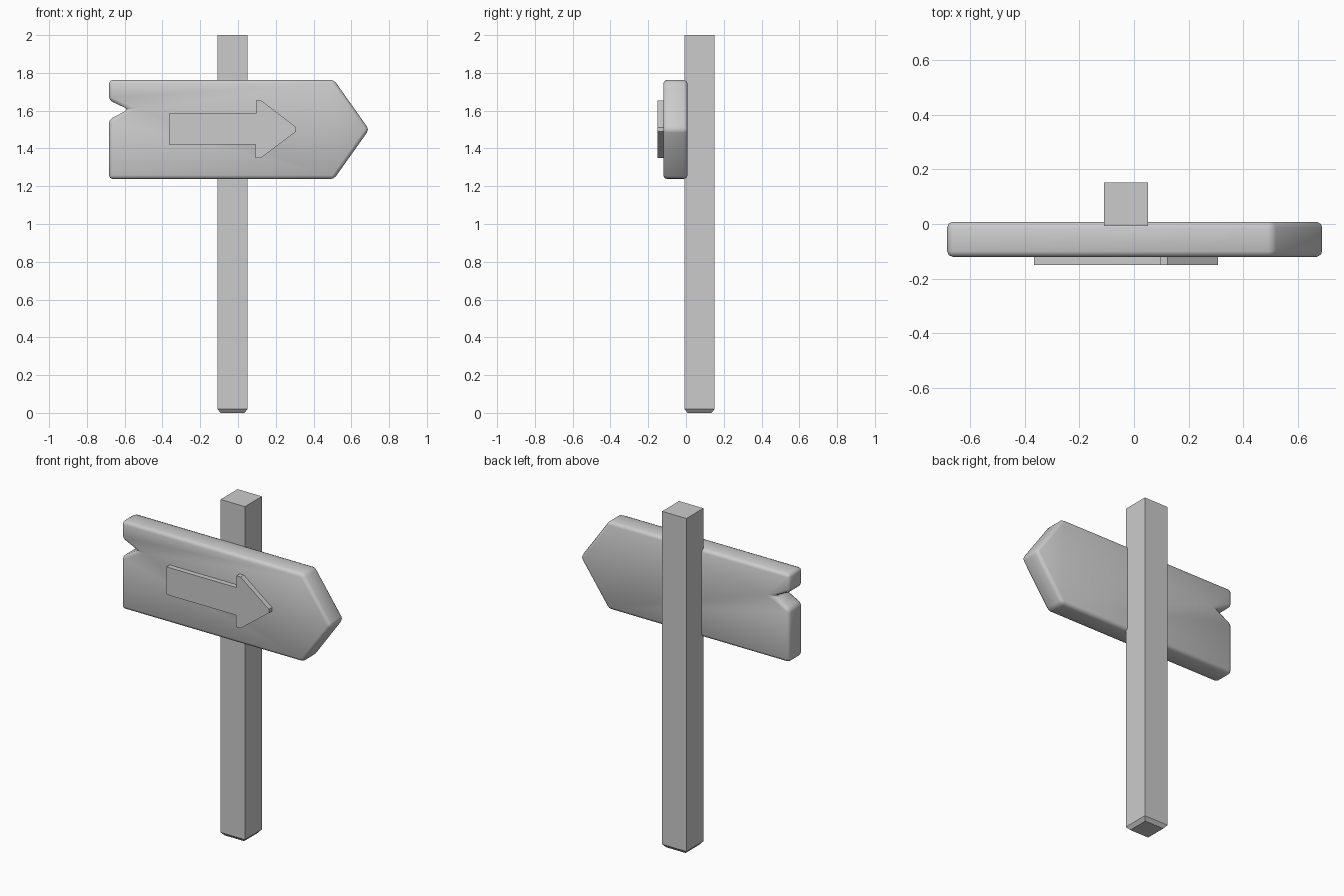
import bpy, bmesh

if "Cube" in bpy.data.objects:
    bpy.data.objects.remove(bpy.data.objects["Cube"])


def make_object(name, bm):
    bmesh.ops.recalc_face_normals(bm, faces=bm.faces)
    mesh = bpy.data.meshes.new(name)
    bm.to_mesh(mesh)
    bm.free()
    obj = bpy.data.objects.new(name, mesh)
    bpy.context.collection.objects.link(obj)
    return obj


def extrude_profile(name, points, y0, y1):
    bm = bmesh.new()
    face = bm.faces.new([bm.verts.new((x, y0, z)) for x, z in points])
    new = bmesh.ops.extrude_face_region(bm, geom=[face])["geom"]
    verts = [g for g in new if isinstance(g, bmesh.types.BMVert)]
    bmesh.ops.translate(bm, verts=verts, vec=(0, y1 - y0, 0))
    return make_object(name, bm)


# Square post with a chamfered foot
bm = bmesh.new()
cx, cy = -0.029, 0.072
rings = []
for half, z in ((0.063, 0), (0.08, 0.02), (0.08, 2)):
    rings.append([bm.verts.new((cx + sx * half, cy + sy * half, z))
                  for sx, sy in ((-1, -1), (1, -1), (1, 1), (-1, 1))])
for a, b in zip(rings, rings[1:]):
    for i in range(4):
        j = (i + 1) % 4
        bm.faces.new((a[i], a[j], b[j], b[i]))
bm.faces.new(rings[0][::-1])
bm.faces.new(rings[-1])
make_object("post", bm)

# Pointed plank with a split in its tail and softened edges
board = extrude_profile("sign_board", [
    (-0.683, 1.238), (0.508, 1.238), (0.694, 1.5), (0.508, 1.763),
    (-0.683, 1.763), (-0.683, 1.655), (-0.58, 1.607), (-0.683, 1.552)],
    -0.12, 0.008)
bevel = board.modifiers.new("soft_edges", "BEVEL")
bevel.width = 0.02
bevel.segments = 2
bevel.limit_method = "NONE"
board.data.shade_smooth()

# Raised arrow on the front, slightly blunted tip
extrude_profile("arrow", [
    (-0.365, 1.42), (0.092, 1.42), (0.092, 1.35), (0.122, 1.35),
    (0.308, 1.49), (0.308, 1.512), (0.122, 1.655), (0.095, 1.655),
    (0.095, 1.585), (-0.365, 1.585)], -0.15, -0.1)
